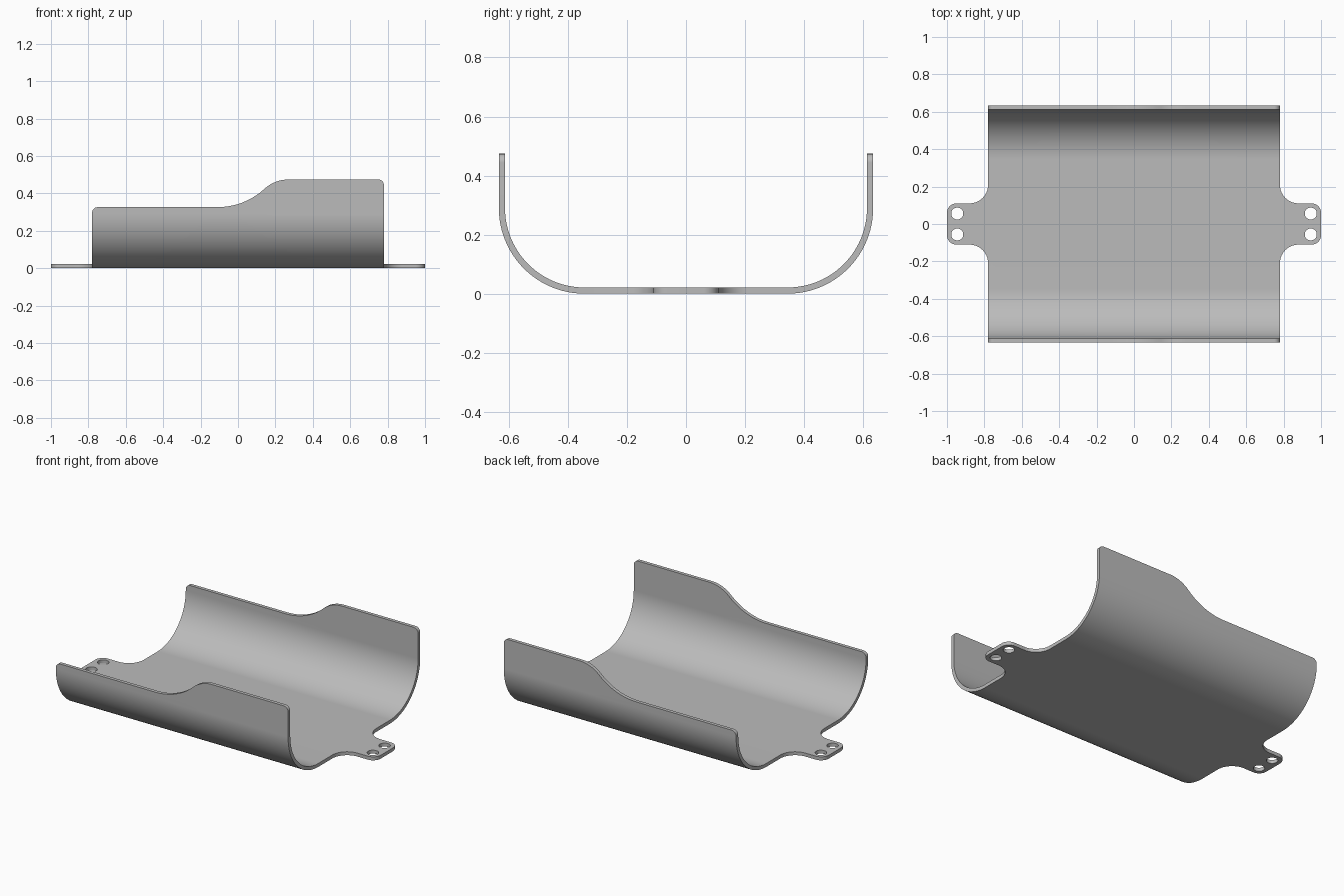
import bpy, bmesh, math
from mathutils import Vector

cube = bpy.data.objects.get("Cube")
if cube:
    bpy.data.objects.remove(cube, do_unlink=True)

THICK = 0.021       # sheet thickness
FLAT = 0.344        # half width of the flat floor
RADIUS = 0.29       # outer bend radius
BEND = RADIUS * math.pi / 2
SEGMENTS = 24

steel = bpy.data.materials.new("grey_metal")
steel.use_nodes = True
colour = (0.5, 0.5, 0.5, 1)
steel.diffuse_color = colour
steel.node_tree.nodes["Principled BSDF"].inputs["Base Color"].default_value = colour


def rounded(corners):
    """Closed outline with an arc at each (x, y, radius) corner."""
    points = []
    for i, (x, y, r) in enumerate(corners):
        c = Vector((x, y))
        a = (Vector(corners[i - 1][:2]) - c).normalized()
        b = (Vector(corners[(i + 1) % len(corners)][:2]) - c).normalized()
        half = a.angle(b) / 2
        centre = c + (a + b).normalized() * (r / math.sin(half))
        start = c + a * (r / math.tan(half)) - centre
        sweep = start.angle_signed(c + b * (r / math.tan(half)) - centre)
        n = 10
        for k in range(n + 1):
            t = -sweep * k / n
            points.append(centre + Vector((
                start.x * math.cos(t) - start.y * math.sin(t),
                start.x * math.sin(t) + start.y * math.cos(t))))
    return points


def wall(z):
    """Distance along the unrolled sheet for a height on the side wall."""
    return FLAT + BEND + z - RADIUS


def fold(v):
    """Roll a point of the flat pattern up into the trough."""
    s, t = abs(v.y), v.z
    side = math.copysign(1, v.y)
    if s <= FLAT:
        return v.copy()
    r = RADIUS - t
    if s <= FLAT + BEND:
        a = (s - FLAT) / RADIUS
        return Vector((v.x, side * (FLAT + r * math.sin(a)), RADIUS - r * math.cos(a)))
    return Vector((v.x, side * (FLAT + r), RADIUS + s - FLAT - BEND))


# Flat pattern: one half outline, then the same corners mirrored
half = [(1, 0.11, 0.05), (0.78, 0.11, 0.1),
        (0.78, wall(0.474), 0.03), (0.196, wall(0.474), 0.19),
        (0.034, wall(0.326), 0.37), (-0.78, wall(0.326), 0.03),
        (-0.78, 0.11, 0.1), (-1, 0.11, 0.05)]
outline = rounded(half + [(x, -y, r) for x, y, r in reversed(half)])

# Mounting holes in the end tabs
loops = [outline]
for sx in (-1, 1):
    for sy in (-1, 1):
        loops.append([Vector((sx * 0.945 + 0.032 * math.cos(k * math.pi / 16),
                              sy * 0.056 + 0.032 * math.sin(k * math.pi / 16)))
                      for k in range(32)])

bm = bmesh.new()
edges = []
for loop in loops:
    verts = [bm.verts.new((p.x, p.y, 0)) for p in loop]
    edges += [bm.edges.new((verts[i - 1], verts[i])) for i in range(len(verts))]
bmesh.ops.triangle_fill(bm, edges=edges, use_beauty=True, normal=(0, 0, 1))

# Score the sheet along the bends
for side in (-1, 1):
    for k in range(SEGMENTS + 1):
        y = side * (FLAT + BEND * k / SEGMENTS)
        bmesh.ops.bisect_plane(bm, geom=bm.verts[:] + bm.edges[:] + bm.faces[:],
                               dist=1e-5, plane_co=(0, y, 0), plane_no=(0, 1, 0))

# Thicken and fold
top = bmesh.ops.extrude_face_region(bm, geom=bm.faces[:])["geom"]
for v in top:
    if isinstance(v, bmesh.types.BMVert):
        v.co.z = THICK
for v in bm.verts:
    v.co = fold(v.co)
bmesh.ops.recalc_face_normals(bm, faces=bm.faces[:])

mesh = bpy.data.meshes.new("bent_tray")
bm.to_mesh(mesh)
bm.free()
mesh.materials.append(steel)
tray = bpy.data.objects.new("bent_tray", mesh)
bpy.context.collection.objects.link(tray)

# Smooth bends, crisp rims
bpy.ops.object.select_all(action="DESELECT")
tray.select_set(True)
bpy.context.view_layer.objects.active = tray
bpy.ops.object.shade_smooth_by_angle(angle=math.radians(30))
weighted = tray.modifiers.new("weighted_normals", "WEIGHTED_NORMAL")
weighted.keep_sharp = True
